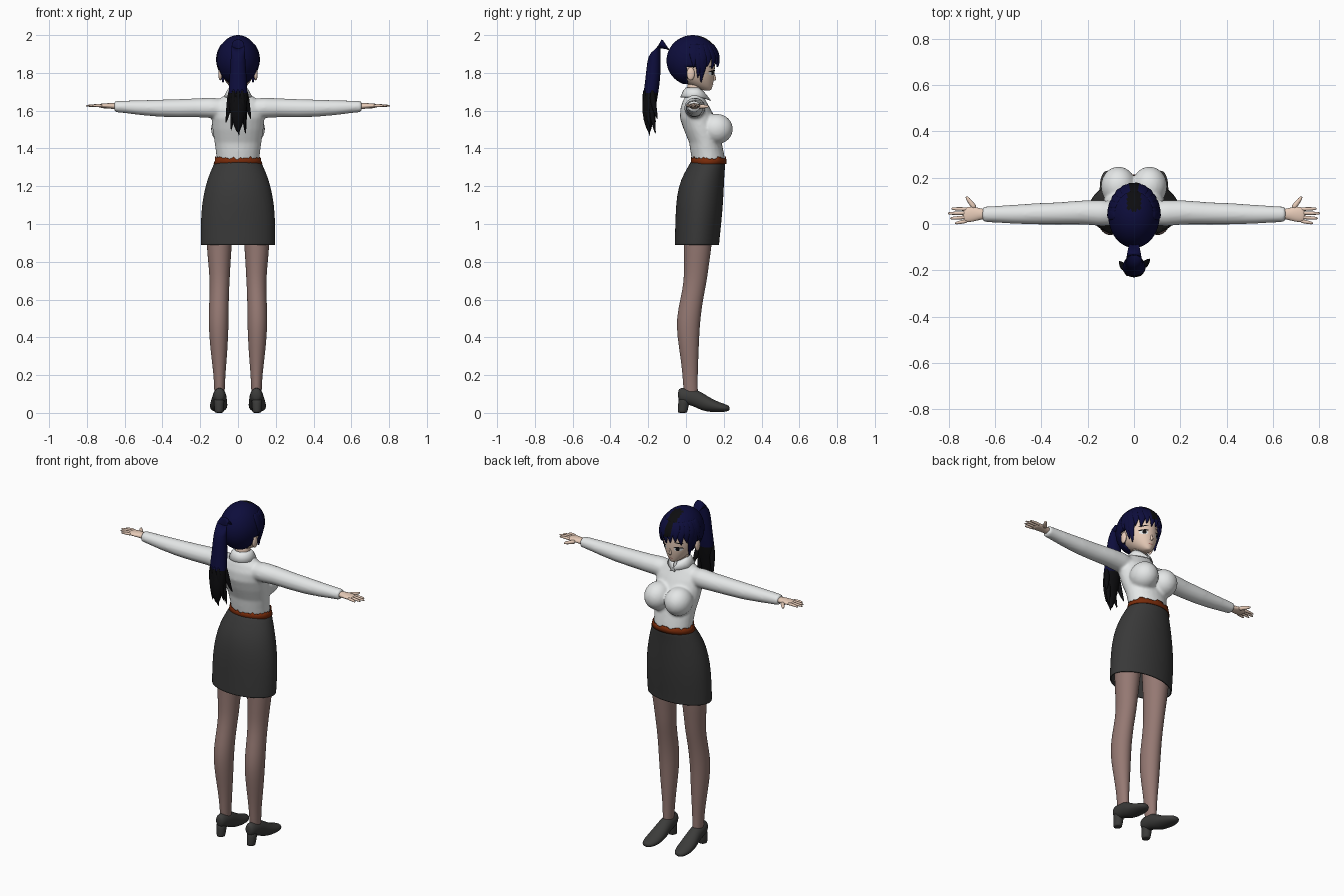
import bpy, bmesh, math, random
from math import sin, cos, pi, radians
from mathutils import Vector as V

random.seed(4)
if "Cube" in bpy.data.objects:
    bpy.data.objects.remove(bpy.data.objects["Cube"])


def material(name, *rgb):
    m = bpy.data.materials.new(name)
    m.use_nodes = True
    m.diffuse_color = (*rgb, 1)
    bsdf = m.node_tree.nodes["Principled BSDF"]
    bsdf.inputs["Base Color"].default_value = (*rgb, 1)
    bsdf.inputs["Roughness"].default_value = 0.8
    return m


NAVY = material("navy hair", .004, .004, .045)
BLACK = material("black hair", .004, .004, .005)
SKIN = material("skin", .80, .60, .48)
WHITE = material("white cloth", .78, .80, .80)
SKIRT = material("charcoal cloth", .04, .04, .04)
BELT = material("brown leather", .19, .024, .003)
TIGHTS = material("sheer tights", .30, .19, .17)
SHOE = material("dark leather", .045, .045, .043)
LIP = material("lip", .45, .18, .15)
X, Y, Z = V((1, 0, 0)), V((0, 1, 0)), V((0, 0, 1))


def loft(bm, stations, sides=24, cap_start=True, cap_end=True):
    """Skin rings; each station is centre, half-axis u, half-axis v."""
    rings = [[bm.verts.new(V(c) + u * cos(2 * pi * i / sides) + v * sin(2 * pi * i / sides))
              for i in range(sides)] for c, u, v in stations]
    for a, b in zip(rings, rings[1:]):
        for i in range(sides):
            j = (i + 1) % sides
            bm.faces.new((a[i], a[j], b[j], b[i]))
    if cap_start:
        bm.faces.new(rings[0])
    if cap_end:
        bm.faces.new(rings[-1])
    return rings


def upright(rows, x=0):
    """Rows of height, y centre, half width, half depth, optional x centre."""
    return [((r[4] if len(r) > 4 else x, r[1], r[0]), X * r[2], Y * r[3]) for r in rows]


def sideways(rows):
    """Rows of x, y centre, height, half depth, half height."""
    return [((x, y, z), Y * d, Z * h) for x, y, z, d, h in rows]


def finish(bm, name, *mats, mirror=False, subsurf=1, rule=None):
    bmesh.ops.recalc_face_normals(bm, faces=bm.faces[:])
    for f in bm.faces:
        f.smooth = True
        if rule:
            f.material_index = rule(f.calc_center_median())
    me = bpy.data.meshes.new(name)
    bm.to_mesh(me)
    bm.free()
    ob = bpy.data.objects.new(name, me)
    bpy.context.collection.objects.link(ob)
    for m in mats:
        me.materials.append(m)
    if mirror:
        ob.modifiers.new("Mirror", 'MIRROR').use_mirror_merge = False
    if subsurf:
        ob.modifiers.new("Subsurf", 'SUBSURF').levels = subsurf
        ob.modifiers["Subsurf"].render_levels = subsurf
    return ob


def solidify(ob, t):
    ob.modifiers.new("Solidify", 'SOLIDIFY').thickness = t


def ball(bm, centre, size, seg=32):
    vs = bmesh.ops.create_uvsphere(bm, u_segments=seg, v_segments=seg // 2, radius=1)["verts"]
    for v in vs:
        v.co = V(centre) + V((v.co.x * size[0], v.co.y * size[1], v.co.z * size[2]))


# Blouse: torso, bust and sleeves fused into one skin
bm = bmesh.new()
loft(bm, upright([(1.335, .12, .113, .088), (1.38, .112, .117, .088), (1.43, .103, .124, .086),
                  (1.5, .08, .135, .092), (1.56, .062, .14, .094), (1.61, .05, .14, .08),
                  (1.65, .045, .115, .062), (1.675, .045, .08, .05), (1.70, .045, .05, .045)]))
for s in (-1, 1):
    ball(bm, (s * .067, .163, 1.503), (.076, .085, .08))
    loft(bm, sideways([(s * x, *r) for x, *r in (
        (.06, .045, 1.61, .05, .05), (.14, .047, 1.615, .056, .054), (.22, .05, 1.615, .052, .05),
        (.32, .046, 1.613, .048, .048), (.42, .044, 1.613, .046, .045), (.52, .042, 1.616, .041, .039),
        (.6, .042, 1.62, .036, .033), (.655, .042, 1.622, .033, .029))]))
blouse = finish(bm, "blouse", WHITE, subsurf=0)
remesh = blouse.modifiers.new("Remesh", 'REMESH')
remesh.mode, remesh.voxel_size, remesh.use_smooth_shade = 'VOXEL', .008, True
smooth = blouse.modifiers.new("Smooth", 'SMOOTH')
smooth.factor, smooth.iterations = .5, 6

# Collar: folded strip open at the throat
bm = bmesh.new()
rows = []
n = 24
for i in range(n + 1):
    a = radians(98 + 344 * i / n)
    tip = max(0, abs(i - n / 2) - 8) / 4
    d = V((cos(a), sin(a), 0))
    c = V((0, .045, 0))
    rows.append([bm.verts.new(c + d * .047 + Z * (1.722 - .02 * tip)),
                 bm.verts.new(c + d * (.06 + .004 * tip) + Z * (1.705 - .02 * tip)),
                 bm.verts.new(c + d * (.076 + .012 * tip) + Z * (1.672 - .018 * tip)
                              + X * (.028 * tip * (1 if i < n / 2 else -1)))])
for p, q in zip(rows, rows[1:]):
    for k in (0, 1):
        bm.faces.new((p[k], q[k], q[k + 1], p[k + 1]))
solidify(finish(bm, "collar", WHITE, subsurf=0), .005)

# Skirt with open hem, and belt with a ragged upper edge
bm = bmesh.new()
loft(bm, upright([(.89, .058, .196, .118), (.9, .058, .197, .118), (1.0, .065, .198, .122),
                  (1.1, .071, .193, .125), (1.2, .08, .174, .121), (1.27, .097, .15, .107),
                  (1.32, .115, .126, .094), (1.34, .12, .12, .091)]), sides=32, cap_start=False)
solidify(finish(bm, "skirt", SKIRT), .006)
bm = bmesh.new()
rings = loft(bm, upright([(1.318, .119, .129, .095), (1.335, .12, .123, .094), (1.35, .119, .121, .093)]),
             sides=64, cap_start=False, cap_end=False)
for v in rings[-1]:
    v.co.z += random.uniform(-.008, .008)
solidify(finish(bm, "belt", BELT, subsurf=0), .004)

# Legs
bm = bmesh.new()
loft(bm, upright([(1.15, .07, .08, .085, .092), (1.0, .067, .074, .08, .097), (.89, .063, .067, .074, .1),
                  (.78, .055, .058, .066, .098), (.7, .05, .053, .061, .097), (.61, .032, .051, .06, .1),
                  (.5, .012, .054, .064, .103), (.4, .012, .05, .058, .102), (.3, .018, .042, .048, .1),
                  (.2, .022, .031, .04, .098), (.12, .024, .028, .038, .098), (.07, .03, .026, .036, .098)]))
finish(bm, "leg", TIGHTS, mirror=True)

# Heeled shoes
bm = bmesh.new()
loft(bm, [((x, y, (lo + hi) / 2), X * w, Z * ((hi - lo) / 2)) for y, lo, hi, w, x in (
    (-.043, .075, .118, .016, .098), (-.03, .05, .135, .03, .098), (.01, .045, .13, .036, .098),
    (.05, .03, .126, .038, .098), (.085, .012, .108, .042, .1), (.13, .004, .078, .047, .102),
    (.18, .003, .055, .045, .104), (.215, .006, .044, .033, .106), (.232, .014, .034, .016, .107))])
finish(bm, "shoe", SHOE, mirror=True)
bm = bmesh.new()
loft(bm, upright([(0, -.018, .022, .024), (.004, -.018, .023, .025), (.05, -.012, .028, .03),
                  (.085, -.008, .03, .032)], x=.1), sides=16)
finish(bm, "shoe_heel", SHOE, mirror=True)

# Hands
bm = bmesh.new()
loft(bm, sideways([(.63, .043, 1.622, .022, .018), (.66, .043, 1.624, .023, .016),
                   (.69, .043, 1.626, .033, .014), (.72, .041, 1.626, .034, .012),
                   (.74, .039, 1.626, .03, .009)]), sides=16)
for y0, y1, end in ((.013, .004, .775), (.03, .025, .795), (.048, .046, .805), (.064, .066, .79)):
    loft(bm, sideways([(.715, y0, 1.626, .009, .009), (.75, (y0 + y1) / 2, 1.628, .008, .008),
                       (end - .01, y1, 1.626, .007, .006), (end, y1, 1.625, .003, .003)]), sides=10)
d = V((.6, .8, 0))
side = V((-.8, .6, 0))
for_thumb = ((0, .014), (.03, .011), (.055, .009), (.068, .004))
loft(bm, [(V((.685, .065, 1.622)) + d * t, side * r, Z * r) for t, r in for_thumb], sides=10)
finish(bm, "hand", SKIN, mirror=True)

# Head, neck, nose and ears
bm = bmesh.new()
loft(bm, upright([(1.706, .112, .012, .018), (1.716, .1, .03, .037), (1.735, .078, .052, .064),
                  (1.765, .055, .075, .094), (1.8, .045, .09, .108), (1.86, .037, .098, .118),
                  (1.92, .035, .09, .11), (1.965, .035, .06, .07)]))
head = finish(bm, "head", SKIN, subsurf=2)
bm = bmesh.new()
loft(bm, upright([(1.64, .04, .046, .043), (1.7, .045, .041, .04), (1.78, .05, .042, .042)]))
finish(bm, "neck", SKIN)
bm = bmesh.new()
loft(bm, upright([(1.758, .142, .009, .012), (1.766, .148, .009, .015), (1.785, .144, .006, .011),
                  (1.81, .14, .004, .007)]), sides=12)
finish(bm, "nose", SKIN)
bm = bmesh.new()
ball(bm, (.094, .025, 1.795), (.011, .022, .035), 16)
finish(bm, "ear", SKIN, mirror=True)


# Painted face details wrapped onto the head
def face_patch(name, mat, x, z, w, h, lift, slope=0, mirror=True):
    bm = bmesh.new()
    rings = loft(bm, [((x, .3, z), X * w * k, Z * h * k) for k in (1, .7, .4, .1)],
                 sides=20, cap_start=False)
    for v in sum(rings, []):
        v.co.z += slope * (v.co.x - x) - abs(slope) * 12 * (v.co.x - x) ** 2
    ob = finish(bm, name, mat, mirror=mirror, subsurf=0)
    wrap = ob.modifiers.new("Wrap", 'SHRINKWRAP')
    wrap.target, wrap.wrap_method, wrap.wrap_mode = head, 'PROJECT', 'ABOVE_SURFACE'
    wrap.use_project_y, wrap.use_positive_direction, wrap.use_negative_direction = True, False, True
    wrap.offset = lift


face_patch("eye_white", WHITE, .043, 1.798, .02, .011, .002)
face_patch("iris", BLACK, .041, 1.799, .009, .011, .0035)
face_patch("upper_lash", BLACK, .044, 1.81, .023, .004, .005, -.15)
face_patch("eyebrow", BLACK, .045, 1.836, .022, .003, .003, -.2)
face_patch("mouth", LIP, 0, 1.738, .015, .0025, .002, mirror=False)

# Hair cap with openings for face and ears
C, R = V((0, .036, 1.866)), V((.111, .139, .134))
bm = bmesh.new()
ball(bm, C, R, 48)
gone = []
for f in bm.faces:
    p = f.calc_center_median()
    if (p.y > .065 and p.z < 1.91) or (p.y > .005 and p.z < 1.835) or p.z < 1.742:
        gone.append(f)
bmesh.ops.delete(bm, geom=gone, context='FACES')
solidify(finish(bm, "hair_cap", NAVY, BLACK, subsurf=0,
                rule=lambda p: int(abs(p.x) < .028 and p.y > .06)), .01)


# Flat tapered locks lying over the head
def lock(bm, az, end, width, drift=0, start=42):
    st = []
    for k in range(7):
        t = k / 6
        el, a = radians(start + (end - start) * t), radians(az + drift * t * t)
        r = max(cos(el), .8 if el < 0 else 0) * (.97 + .1 * t * (1 - t))
        n = V((sin(a) * r, cos(a) * r, sin(el)))
        p = C + V((n.x * R.x, n.y * R.y, n.z * R.z))
        w = width * (.75 + t) if t < .4 else width * 1.15 * (1.03 - t) / .63
        st.append((p, V((cos(a), -sin(a), 0)) * w, V((sin(a), cos(a), 0)) * .007))
    loft(bm, st, sides=10)


bm = bmesh.new()
for i, end in enumerate((-20, -14, -18, -8, -12, -16, -10, -20, -15, -22)):
    az = -63 + 14 * i
    lock(bm, az, end, .026, drift=az * .12)
for s in (-1, 1):
    lock(bm, s * 66, -62, .024)
    lock(bm, s * 76, -45, .024)
    lock(bm, s * 88, -18, .024)
finish(bm, "fringe", NAVY, BLACK, rule=lambda p: int(abs(p.x) < .02 and p.z > 1.87))

# Ponytail: navy above, black towards the tips
bm = bmesh.new()
loft(bm, [((0, y, z), X * w, V((0, cos(a), sin(a))) * t) for y, z, w, t, a in (
    (-.075, 1.9, .018, .02, -.7), (-.095, 1.94, .024, .024, -.9), (-.135, 1.962, .032, .028, -1.6),
    (-.163, 1.93, .036, .033, -2.6), (-.17, 1.86, .04, .037, -pi), (-.174, 1.78, .046, .04, -pi),
    (-.186, 1.69, .052, .04, -pi), (-.196, 1.62, .05, .037, -pi), (-.2, 1.55, .034, .028, -pi),
    (-.194, 1.48, .006, .006, -pi))], sides=16)
for x, y, tip, out in ((-.04, -.19, 1.53, -.025), (.04, -.18, 1.55, .03), (-.022, -.215, 1.49, -.015),
                       (.02, -.215, 1.5, .02), (.03, -.19, 1.47, .01), (0, -.22, 1.46, .005)):
    loft(bm, [((x + out * t * t, y + .03 * t * t, 1.72 + (tip - 1.72) * t), X * w, Y * w)
              for t, w in ((0, .008), (.3, .018), (.65, .014), (1, .002))], sides=10)
finish(bm, "ponytail", NAVY, BLACK, rule=lambda p: int(p.z < 1.71))
